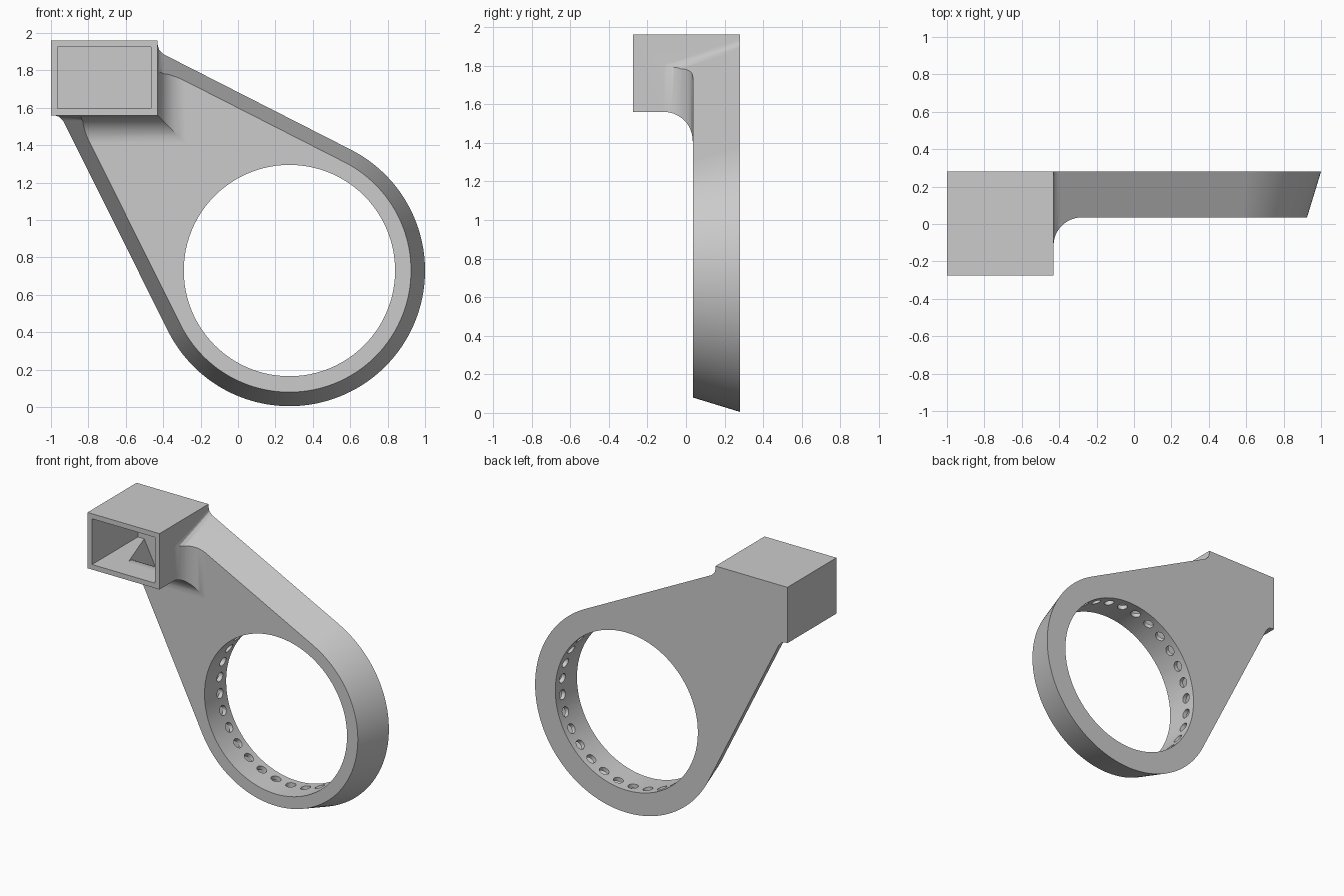
import bpy, bmesh, math
from mathutils import Matrix, Vector

default = bpy.data.objects.get("Cube")
if default:
    bpy.data.objects.remove(default, do_unlink=True)

CX, CZ = 0.275, 0.73            # ring centre
R_BACK, R_BORE, WALL = 0.725, 0.565, 0.036
BACK, FRONT, COVE = 0.28, 0.035, 0.15
TAPER = 0.306
TOP_ANGLE, LEFT_ANGLE = math.radians(63), math.radians(-153.5)
BOX = (-1.0, -0.43, 1.56, 1.96)  # socket x and z limits


def finish(name, bm):
    bmesh.ops.recalc_face_normals(bm, faces=bm.faces)
    mesh = bpy.data.meshes.new(name)
    bm.to_mesh(mesh)
    bm.free()
    obj = bpy.data.objects.new(name, mesh)
    bpy.context.collection.objects.link(obj)
    return obj


def loft(name, layers):
    """Skin a list of (y, [(x, z), ...]) outlines and cap both ends."""
    bm = bmesh.new()
    rings = [[bm.verts.new((x, y, z)) for x, z in pts] for y, pts in layers]
    for a, b in zip(rings, rings[1:]):
        for i in range(len(a)):
            j = (i + 1) % len(a)
            bm.faces.new((a[i], a[j], b[j], b[i]))
    bm.faces.new(rings[0])
    bm.faces.new(rings[-1])
    return finish(name, bm)


def rect(x0, x1, z0, z1):
    return [(x0, z0), (x1, z0), (x1, z1), (x0, z1)]


def teardrop(y, inset, flare):
    """Ring outline with two tangent lines running into the socket."""
    r = R_BACK - inset - TAPER * (BACK - y)
    x_min, z_max = BOX[0] + 0.02 + inset, BOX[3] - 0.02 - inset
    n = 96
    pts = []
    for i in range(n + 1):
        a = TOP_ANGLE + (LEFT_ANGLE - TOP_ANGLE) * i / n
        pts.append((CX + r * math.cos(a), CZ + r * math.sin(a)))
    steps = [(0.03, 0), (0.008, 0.012), (0, 0.035), (-0.04, 0.035)]
    for d, e in steps:
        z = BOX[2] - d
        x = CX + (r - (z - CZ) * math.sin(LEFT_ANGLE)) / math.cos(LEFT_ANGLE)
        pts.append((max(x - e * flare, x_min), z))
    pts.append((x_min, z_max))
    for d, e in reversed(steps):
        x = BOX[1] + d
        z = CZ + (r - (x - CX) * math.cos(TOP_ANGLE)) / math.sin(TOP_ANGLE)
        pts.append((x, min(z + e * flare, z_max)))
    return pts


def coved_slab(name, inset, y_end):
    """Socket footprint that flares through a cove into a wide flat slab."""
    rad = COVE + inset
    y0 = FRONT - COVE
    x0, x1, z0, z1 = BOX[0] + inset, BOX[1] - inset, BOX[2] + inset, BOX[3] - inset
    layers = []
    for i in range(13):
        t = math.pi / 2 * i / 12
        d = rad * (1 - math.cos(t))
        layers.append((y0 + rad * math.sin(t), rect(x0 + 0.005, x1 + d, z0 - d, z1 - 0.005)))
    wide = rect(-3, 3, -3, 4)
    return loft(name, layers + [(y0 + rad, wide), (y_end, wide)])


def cylinder(bm, radius, depth, matrix, segments):
    bmesh.ops.create_cone(bm, cap_ends=True, segments=segments, radius1=radius,
                          radius2=radius, depth=depth, matrix=matrix)


def bore(name, radius):
    bm = bmesh.new()
    cylinder(bm, radius, 2, Matrix.Translation((CX, 0, CZ)) @ Matrix.Rotation(math.pi / 2, 4, 'X'), 96)
    return finish(name, bm)


def combine(target, tool, operation):
    mod = target.modifiers.new("combine", 'BOOLEAN')
    mod.operation, mod.object, mod.solver = operation, tool, 'EXACT'
    bpy.context.view_layer.update()
    graph = bpy.context.evaluated_depsgraph_get()
    mesh = bpy.data.meshes.new_from_object(target.evaluated_get(graph))
    target.modifiers.clear()
    target.data = mesh
    bpy.data.objects.remove(tool, do_unlink=True)


# Outer shell: tapered ring arm, coved into the socket
duct = loft("air_duct", [(y, teardrop(y, 0, 1)) for y in (-0.13, BACK)])
combine(duct, coved_slab("outer_slab", 0, 0.5), 'INTERSECT')
combine(duct, loft("socket", [(y, rect(*BOX)) for y in (-0.275, BACK)]), 'UNION')

# Hollow channel, kept clear of the ring's inner wall
channel = loft("channel", [(y, teardrop(y, WALL, 0)) for y in (-0.15, 0.3)])
combine(channel, coved_slab("inner_slab", WALL, BACK - WALL), 'INTERSECT')
combine(channel, bore("inner_wall", R_BORE + 0.03), 'DIFFERENCE')
combine(duct, channel, 'DIFFERENCE')

# Socket opening
opening = rect(BOX[0] + WALL, BOX[1] - WALL, BOX[2] + WALL, BOX[3] - WALL)
combine(duct, loft("opening", [(y, opening) for y in (-0.4, BACK - WALL)]), 'DIFFERENCE')

# Central bore and the row of air jets around it
combine(duct, bore("bore", R_BORE), 'DIFFERENCE')
bm = bmesh.new()
for i in range(30):
    a = math.tau * (i + 0.5) / 30
    out = Vector((math.cos(a), 0, math.sin(a)))
    place = Matrix.Translation(Vector((CX, 0.205, CZ)) + out * (R_BORE + 0.015))
    cylinder(bm, 0.034, 0.07, place @ out.to_track_quat('Z', 'Y').to_matrix().to_4x4(), 16)
combine(duct, finish("jets", bm), 'DIFFERENCE')

# Plain grey plastic
grey = bpy.data.materials.new("grey_plastic")
grey.use_nodes = True
colour = (0.6, 0.6, 0.6, 1)
grey.diffuse_color = colour
grey.node_tree.nodes["Principled BSDF"].inputs["Base Color"].default_value = colour
duct.data.materials.clear()
duct.data.materials.append(grey)
for face in duct.data.polygons:
    face.material_index = 0

bpy.ops.object.select_all(action='DESELECT')
duct.select_set(True)
bpy.context.view_layer.objects.active = duct
bpy.ops.object.shade_smooth_by_angle(angle=math.radians(25))
weighted = duct.modifiers.new("even_shading", 'WEIGHTED_NORMAL')
weighted.keep_sharp = True
